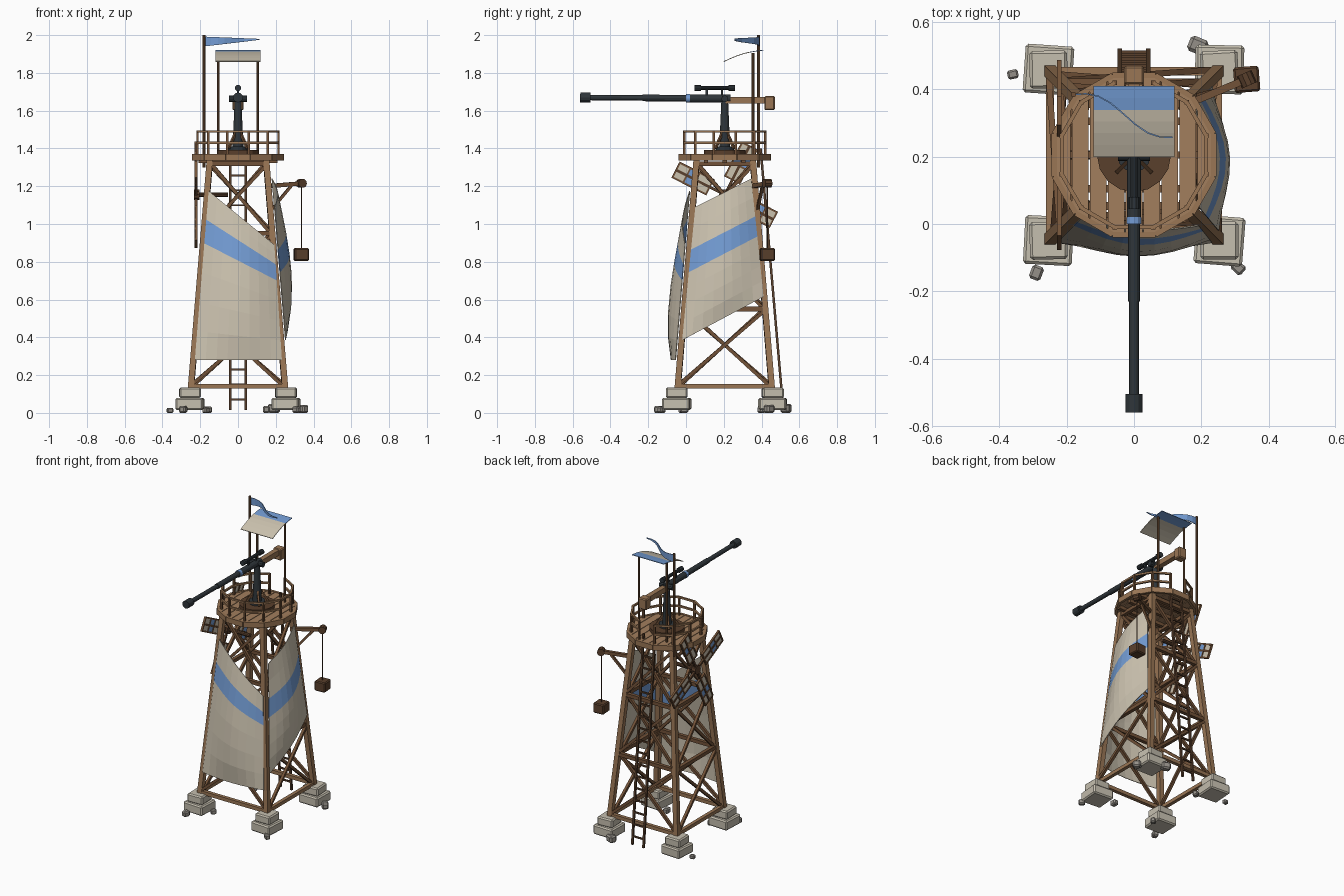
import bpy, bmesh, math, random
from mathutils import Vector, Matrix

random.seed(4)
if "Cube" in bpy.data.objects:
    bpy.data.objects.remove(bpy.data.objects["Cube"])


def material(name, *rgb):
    m = bpy.data.materials.new(name)
    m.use_nodes = True
    m.diffuse_color = (*rgb, 1)
    m.node_tree.nodes["Principled BSDF"].inputs["Base Color"].default_value = (*rgb, 1)
    return m


WOOD = material("light wood", 0.32, 0.18, 0.09)
PLANK = material("deck wood", 0.36, 0.21, 0.11)
BRACE = material("brown wood", 0.17, 0.085, 0.04)
DARK = material("dark wood", 0.1, 0.05, 0.025)
CLOTH = material("beige cloth", 0.6, 0.54, 0.43)
BLUE = material("blue cloth", 0.17, 0.33, 0.65)
STONE = material("pale stone", 0.56, 0.52, 0.43)
ROCK = material("grey rock", 0.3, 0.28, 0.25)
METAL = material("gunmetal", 0.028, 0.036, 0.042)

CY = 0.205  # tower axis in y


def finish(name, bm, *mats):
    me = bpy.data.meshes.new(name)
    bmesh.ops.recalc_face_normals(bm, faces=bm.faces)
    bm.to_mesh(me)
    bm.free()
    for m in mats:
        me.materials.append(m)
    ob = bpy.data.objects.new(name, me)
    bpy.context.collection.objects.link(ob)
    return ob


def frame(p, q, side=None):
    z = (q - p).normalized()
    x = Vector(side) if side else (Vector((0, 0, 1)) if abs(z.z) < 0.9 else Vector((1, 0, 0)))
    x = (x - z * x.dot(z)).normalized()
    m = Matrix((x, z.cross(x), z)).transposed().to_4x4()
    return Matrix.Translation((p + q) / 2) @ m


def beam(name, p, q, w, mat, d=None, side=None, bevel=0):
    """Box from p to q; w runs along the side vector, d across it."""
    p, q = Vector(p), Vector(q)
    bm = bmesh.new()
    bmesh.ops.create_cube(bm, size=1)
    bmesh.ops.scale(bm, vec=(w, d or w, (q - p).length), verts=bm.verts)
    if bevel:
        bmesh.ops.bevel(bm, geom=bm.edges[:], offset=bevel, segments=1, affect='EDGES')
    bmesh.ops.transform(bm, matrix=frame(p, q, side), verts=bm.verts)
    return finish(name, bm, mat)


def rod(name, p, q, r, mat, r2=None, n=10):
    p, q = Vector(p), Vector(q)
    bm = bmesh.new()
    bmesh.ops.create_cone(bm, cap_ends=True, segments=n, radius1=r,
                          radius2=r if r2 is None else r2, depth=(q - p).length)
    bmesh.ops.transform(bm, matrix=frame(p, q), verts=bm.verts)
    return finish(name, bm, mat)


def sheet(name, point, us, vs, is_blue, thick=0.004):
    bm = bmesh.new()
    grid = [[bm.verts.new(point(u, v)) for u in us] for v in vs]
    for j in range(len(vs) - 1):
        for i in range(len(us) - 1):
            f = bm.faces.new((grid[j][i], grid[j][i + 1], grid[j + 1][i + 1], grid[j + 1][i]))
            f.material_index = int(is_blue((vs[j] + vs[j + 1]) / 2))
    ob = finish(name, bm, CLOTH, BLUE)
    mod = ob.modifiers.new("thickness", 'SOLIDIFY')
    mod.thickness = thick
    mod.offset = 0
    return ob


def half(z):
    return 0.25 - 0.083 * (z - 0.13)


def corner(sx, sy, z, extra=0.0):
    return Vector((sx * (half(z) + extra), CY + sy * (half(z) + extra), z))


# Legs on stepped stone feet
signs = [(-1, -1), (1, -1), (1, 1), (-1, 1)]
for k, (sx, sy) in enumerate(signs):
    beam("leg", corner(sx, sy, 0.1), corner(sx, sy, 1.34), 0.032, WOOD, side=(1, 0, 0))
    c = corner(sx, sy, 0.08)
    turn = random.uniform(-0.1, 0.1)
    for size, lo, hi in ((0.145, 0.015, 0.08), (0.112, 0.078, 0.135)):
        beam("stone_foot", (c.x, c.y, lo), (c.x, c.y, hi), size, STONE,
             side=(math.cos(turn), math.sin(turn), 0), bevel=0.008)
        turn += 0.08

# Loose rocks
for x, y, r in ((-0.36, 0.445, 0.018), (-0.29, -0.145, 0.024), (0.19, 0.53, 0.032), (0.31, -0.13, 0.022),
                (0.345, 0.44, 0.028), (-0.16, 0.4, 0.022), (0.15, -0.01, 0.024), (-0.17, -0.02, 0.02)):
    a = random.uniform(0, 3)
    beam("loose_rock", (x, y, 0.0), (x, y, r * 1.5), r * 1.8, ROCK, d=r * 1.5,
         side=(math.cos(a), math.sin(a), 0), bevel=r * 0.3)

# Horizontal rails and cross braces on each face
levels = [0.14, 0.55, 0.95, 1.32]
for k in range(4):
    a, b = signs[k], signs[(k + 1) % 4]
    for z in levels:
        beam("girt", corner(*a, z), corner(*b, z), 0.024, WOOD if z < 0.2 else BRACE)
    for lo, hi in zip(levels, levels[1:]):
        beam("cross_brace", corner(*a, lo, 0.006), corner(*b, hi, 0.006), 0.018, BRACE)
        beam("cross_brace", corner(*b, lo, -0.008), corner(*a, hi, -0.008), 0.018, BRACE)

# Ladder up the back
foot, head = Vector((0, 0.515, 0.015)), Vector((0, 0.395, 1.4))
for s in (-1, 1):
    off = Vector((s * 0.042, 0, 0))
    beam("ladder_rail", foot + off, head + off, 0.013, DARK)
for i in range(17):
    p = foot.lerp(head, (i + 0.7) / 17.5)
    beam("ladder_rung", p - Vector((0.042, 0, 0)), p + Vector((0.042, 0, 0)), 0.01, DARK)


# Twelve-sided deck of separate planks, with an edge beam and railing
def ring(r, k, z):
    a = math.radians(15 + 30 * k)
    return Vector((r * math.cos(a), CY + r * math.sin(a), z))


step = 0.48 / 9
for i in range(9):
    x0 = -0.24 + i * step
    bm = bmesh.new()
    bmesh.ops.create_cone(bm, cap_ends=True, segments=12, radius1=0.242, radius2=0.242, depth=0.022,
                          matrix=Matrix.Translation((0, CY, 1.357)) @ Matrix.Rotation(math.radians(15), 4, 'Z'))
    for x, n in ((x0 + 0.002, -1), (x0 + step - 0.002, 1)):
        cut = bmesh.ops.bisect_plane(bm, geom=bm.verts[:] + bm.edges[:] + bm.faces[:],
                                     plane_co=(x, 0, 0), plane_no=(n, 0, 0), clear_outer=True)
        bmesh.ops.holes_fill(bm, edges=[e for e in cut["geom_cut"] if isinstance(e, bmesh.types.BMEdge)])
    finish("deck_plank", bm, PLANK)
for s in (-0.1, 0, 0.1):
    beam("deck_joist", (-0.21, CY + s, 1.335), (0.21, CY + s, 1.335), 0.022, BRACE)
for k in range(12):
    beam("deck_edge", ring(0.245, k, 1.353), ring(0.245, k + 1, 1.353), 0.036, WOOD, d=0.016)
    beam("rail_post", ring(0.222, k, 1.36), ring(0.222, k, 1.495), 0.013, BRACE)
    if k != 2:
        for z in (1.43, 1.49):
            beam("railing", ring(0.222, k, z), ring(0.222, k + 1, z), 0.012, WOOD)

# Gun mount
rod("turntable", (0, CY, 1.365), (0, CY, 1.392), 0.11, DARK, n=16)
rod("pedestal_foot", (0, CY, 1.39), (0, CY, 1.41), 0.05, METAL, n=12)
rod("pedestal", (0, CY, 1.4), (0, CY, 1.65), 0.029, METAL, 0.018, n=12)
for k in range(4):
    a = math.pi / 4 + k * math.pi / 2
    d = Vector((math.cos(a), math.sin(a), 0))
    c = Vector((0, CY, 1.4))
    beam("pedestal_strut", c + d * 0.07, c + d * 0.02 + Vector((0, 0, 0.08)), 0.012, BRACE)
rod("trunnion", (-0.048, CY, 1.663), (0.048, CY, 1.663), 0.018, METAL)

# Gun, sight and wooden stock
gun = [("breech", 0.235, 0.0, 0.021, METAL), ("barrel_sleeve", 0.0, -0.23, 0.0175, METAL),
       ("barrel", -0.22, -0.53, 0.0145, METAL), ("muzzle", -0.505, -0.56, 0.026, METAL),
       ("barrel_band", 0.02, 0.0, 0.023, BLUE)]


def bore(y):
    return Vector((0, y, 1.664 - 0.008 * (y - CY)))


for name, y0, y1, r, m in gun:
    rod(name, bore(y0), bore(y1), r, m, n=12)
rod("sight_tube", (0, 0.055, 1.72), (0, 0.255, 1.72), 0.011, METAL)
for y0, y1 in ((0.045, 0.08), (0.225, 0.26)):
    rod("sight_end", (0, y0, 1.72), (0, y1, 1.72), 0.017, METAL)
for y in (0.11, 0.19):
    beam("sight_bracket", (0, y, 1.67), (0, y, 1.72), 0.012, METAL)
beam("stock_arm", (0, 0.2, 1.655), (0, 0.43, 1.655), 0.036, WOOD, d=0.034)
beam("stock_butt", (0, 0.415, 1.64), (0, 0.47, 1.64), 0.075, WOOD, d=0.06, bevel=0.006)

# Canopy, its poles and the pennant
for s in (-1, 1):
    rod("canopy_pole", (s * 0.104, 0.355, 1.36), (s * 0.104, 0.355, 1.905), 0.007, BRACE, n=8)
thirds = [0, 0.17, 0.34, 0.5, 0.66, 0.83, 1]
sheet("canopy", lambda u, v: (-0.12 + 0.24 * u, 0.2 + 0.21 * v, 1.86 + 0.06 * v + 0.012 * math.sin(math.pi * v)),
      [0, 0.25, 0.5, 0.75, 1], thirds, lambda v: v > 0.66)
rod("flag_pole", (-0.18, 0.385, 1.3), (-0.18, 0.385, 2.0), 0.008, BRACE, n=8)
sheet("pennant", lambda u, v: (-0.18 + 0.295 * u, 0.385 - 0.12 * u + 0.025 * math.sin(6 * u),
                               1.94 + 0.035 * u + v * (0.052 - 0.047 * u)),
      [i / 8 for i in range(9)], [0, 1], lambda v: True)


# Billowing cloth sheets on the front and on the left side
def billow(corners, out, depth):
    bl, br, tl, tr = map(Vector, corners)

    def point(u, v):
        swell = math.sin(math.pi * u) * (0.4 + 0.6 * math.sin(math.pi * v ** 0.75))
        return bl.lerp(br, u).lerp(tl.lerp(tr, u), v) + Vector(out) * depth * swell
    return point


def on_front(x, z):
    return (x, CY - half(z) - 0.022, z)


def on_side(y, z):
    return (half(z) + 0.022, y, z)


eighths = [i / 8 for i in range(9)]
sheet("front_sheet", billow((on_front(-0.228, 0.28), on_front(0.232, 0.28), on_front(-0.155, 1.175),
                             on_front(0.192, 0.89)), (0, -1, 0), 0.06),
      eighths, [0, 0.17, 0.34, 0.52, 0.69, 0.83, 0.92, 1], lambda v: 0.69 < v < 0.83)
sheet("side_sheet", billow((on_side(-0.02, 0.385), on_side(0.41, 0.615), on_side(0.05, 1.09),
                            on_side(0.345, 1.24)), (1, 0, 0), 0.06),
      eighths, [0, 0.13, 0.26, 0.39, 0.51, 0.68, 0.84, 1], lambda v: 0.51 < v < 0.68)

# Wind rotor on the right side
hub = Vector((-0.222, CY, 1.155))
rod("rotor_axle", hub, hub + Vector((0.17, 0, 0)), 0.013, DARK)
rod("rotor_hub", hub - Vector((0.012, 0, 0)), hub + Vector((0.018, 0, 0)), 0.03, DARK)
for k in range(4):
    a = math.radians(63 + 90 * k)
    d = Vector((0, math.cos(a), math.sin(a)))
    s = Vector((0, -d.z, d.y))
    beam("blade_spar", hub, hub + d * 0.29, 0.014, DARK, side=s)
    for r0, r1, m in ((0.09, 0.17, CLOTH), (0.17, 0.225, BLUE), (0.225, 0.285, CLOTH)):
        beam("blade_cloth", hub + d * r0, hub + d * r1, 0.085, m, d=0.006, side=s)
    for t in (-0.043, 0.043):
        beam("blade_edge", hub + d * 0.085 + s * t, hub + d * 0.29 + s * t, 0.01, BRACE, d=0.013, side=s)
    for r in (0.09, 0.17, 0.225, 0.288):
        beam("blade_slat", hub + d * r - s * 0.048, hub + d * r + s * 0.048, 0.009, BRACE, d=0.014, side=d)

# Hoist with hanging crate
tip = Vector((0.335, 0.43, 1.215))
beam("hoist_arm", (0.155, 0.355, 1.2), tip, 0.022, BRACE)
beam("hoist_brace", corner(1, 1, 1.07), Vector((0.28, 0.405, 1.2)), 0.015, BRACE)
rod("hoist_pulley", tip + Vector((0.008, -0.018, 0)), tip + Vector((-0.008, 0.018, 0)), 0.024, DARK)
rod("hoist_rope", tip, (tip.x, tip.y, 0.86), 0.003, DARK, n=6)
beam("crate", (tip.x, tip.y, 0.805), (tip.x, tip.y, 0.872), 0.076, DARK, side=(1, 0.08, 0), bevel=0.006)
